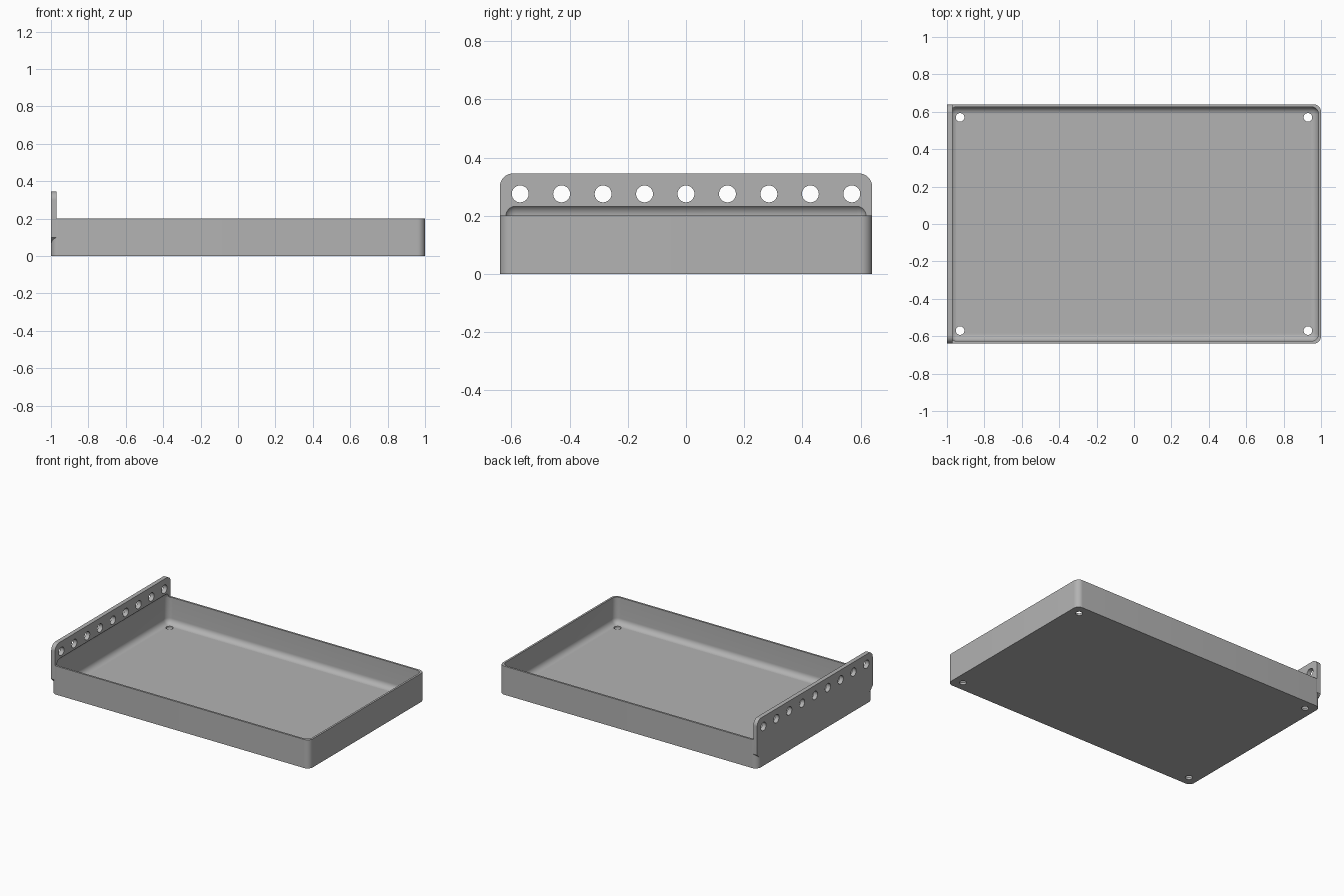
import bpy, bmesh, math
from mathutils import Matrix

if "Cube" in bpy.data.objects:
    bpy.data.objects.remove(bpy.data.objects["Cube"])

LENGTH, WIDTH, HEIGHT = 2.0, 1.28, 0.2
WALL, FLOOR, RADIUS = 0.0135, 0.015, 0.04
PLATE_THICK, PLATE_TOP = 0.03, 0.345

grey = bpy.data.materials.new("light grey")
grey.use_nodes = True
grey.diffuse_color = (0.45, 0.45, 0.45, 1)
grey.node_tree.nodes["Principled BSDF"].inputs["Base Color"].default_value = grey.diffuse_color


def finish(bm, name):
    bmesh.ops.recalc_face_normals(bm, faces=bm.faces)
    mesh = bpy.data.meshes.new(name)
    bm.to_mesh(mesh)
    bm.free()
    mesh.materials.append(grey)
    obj = bpy.data.objects.new(name, mesh)
    bpy.context.collection.objects.link(obj)
    return obj


def rounded_box(name, size, bottom, radius, upright_only):
    bm = bmesh.new()
    place = Matrix.Translation((0, 0, bottom + size[2] / 2)) @ Matrix.Diagonal((*size, 1))
    bmesh.ops.create_cube(bm, size=1, matrix=place)
    edges = [e for e in bm.edges
             if not upright_only or abs(e.verts[0].co.z - e.verts[1].co.z) > 0.01]
    bmesh.ops.bevel(bm, geom=edges, offset=radius, segments=10, profile=0.5, affect='EDGES')
    return finish(bm, name)


def cylinders(name, spots, radius, depth, turn=Matrix()):
    bm = bmesh.new()
    for spot in spots:
        bmesh.ops.create_cone(bm, cap_ends=True, segments=40, radius1=radius, radius2=radius,
                              depth=depth, matrix=Matrix.Translation(spot) @ turn)
    return finish(bm, name)


def combine(target, tool, operation):
    mod = target.modifiers.new(operation.title(), 'BOOLEAN')
    mod.operation, mod.solver, mod.object = operation, 'EXACT', tool
    bpy.context.view_layer.objects.active = target
    bpy.ops.object.modifier_apply(modifier=mod.name)
    bpy.data.objects.remove(tool)


# Tray body with rounded upright corners
tray = rounded_box("tray", (LENGTH, WIDTH, HEIGHT), 0, RADIUS, True)

# Mounting plate: round top corners, sloped supports under the ends
half = WIDTH / 2
outline = [(half - 0.06, 0.04), (half, 0.1)]
for i in range(13):
    a = math.radians(90 * i / 12)
    outline.append((half - 0.045 * (1 - math.cos(a)), PLATE_TOP - 0.045 * (1 - math.sin(a))))
outline += [(-y, z) for y, z in reversed(outline)]
bm = bmesh.new()
face = bm.faces.new([bm.verts.new((-LENGTH / 2, y, z)) for y, z in outline])
grown = bmesh.ops.extrude_face_region(bm, geom=[face])["geom"]
bmesh.ops.translate(bm, vec=(PLATE_THICK, 0, 0),
                    verts=[v for v in grown if isinstance(v, bmesh.types.BMVert)])
plate = finish(bm, "mounting_plate")
combine(tray, plate, 'UNION')

# Filleted hollow, which also scoops into the foot of the plate
hollow = rounded_box("hollow", (LENGTH - 2 * WALL, WIDTH - 2 * WALL, HEIGHT + RADIUS - FLOOR),
                     FLOOR, RADIUS, False)
combine(tray, hollow, 'DIFFERENCE')

# Row of holes in the plate
row = [(-LENGTH / 2, 0.1425 * i, 0.275) for i in range(-4, 5)]
combine(tray, cylinders("plate_holes", row, 0.029, 0.2, Matrix.Rotation(math.pi / 2, 4, 'Y')),
        'DIFFERENCE')

# Screw holes in the floor corners
corners = [(x, y, 0) for x in (-0.93, 0.93) for y in (-0.57, 0.57)]
combine(tray, cylinders("floor_holes", corners, 0.023, 0.1), 'DIFFERENCE')

# Smooth curved faces, keep crisp edges
for obj in bpy.context.selected_objects:
    obj.select_set(False)
tray.select_set(True)
bpy.context.view_layer.objects.active = tray
bpy.ops.object.shade_smooth_by_angle(angle=math.radians(30))
